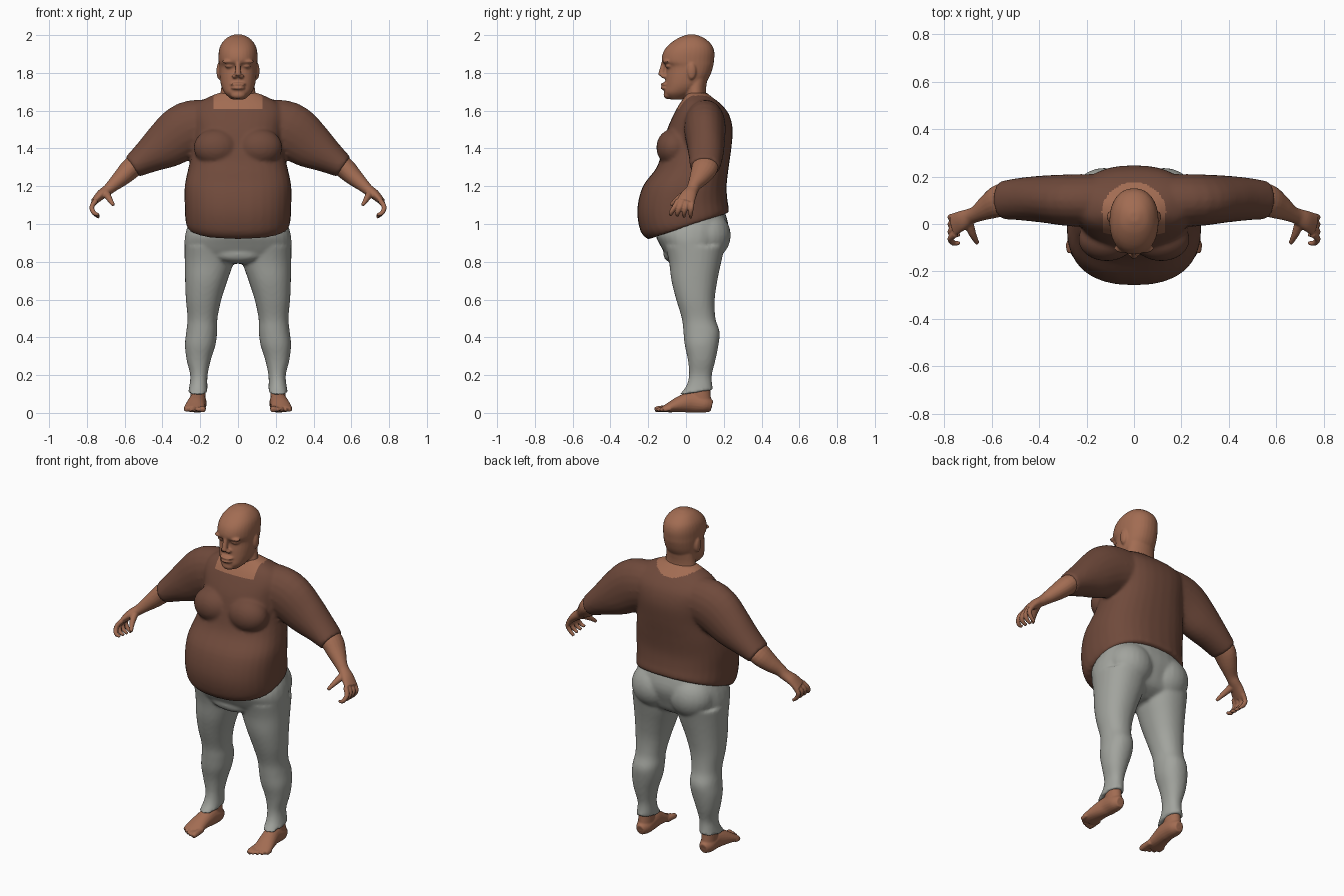
import bpy, bmesh, math
from mathutils import Vector, Matrix

cube = bpy.data.objects.get("Cube")
if cube:
    bpy.data.objects.remove(cube)


def material(name, rgb):
    mat = bpy.data.materials.new(name)
    mat.use_nodes = True
    mat.diffuse_color = (*rgb, 1)
    mat.node_tree.nodes["Principled BSDF"].inputs["Base Color"].default_value = (*rgb, 1)
    return mat


SKIN = material("brown skin", (.36, .15, .085))
SHIRT = material("dark brown shirt", (.16, .068, .044))
TROUSERS = material("grey trousers", (.36, .37, .34))


def refine(rows, steps=4):
    """Catmull-Rom interpolation of a list of number rows."""
    rows = [Vector(r) for r in rows]
    result = []
    for i in range(len(rows) - 1):
        a, b = rows[max(i - 1, 0)], rows[i]
        c, d = rows[i + 1], rows[min(i + 2, len(rows) - 1)]
        for k in range(steps):
            t = k / steps
            result.append(b + (c - a) * t / 2 + (a * 2 - b * 5 + c * 4 - d) * t * t / 2
                          + (b * 3 - a - c * 3 + d) * t ** 3 / 2)
    return result + [rows[-1]]


def bridge(bm, rings):
    loops = [[bm.verts.new(p) for p in ring] for ring in rings]
    n = len(loops[0])
    for low, high in zip(loops, loops[1:]):
        for i in range(n):
            j = (i + 1) % n
            bm.faces.new((low[i], low[j], high[j], high[i]))
    bm.faces.new(loops[0][::-1])
    bm.faces.new(loops[-1])


def unit_ring(power, n=32):
    for i in range(n):
        a = math.tau * i / n
        c, s = math.cos(a), math.sin(a)
        yield (math.copysign(abs(c) ** (2 / power), c),
               math.copysign(abs(s) ** (2 / power), s))


def column(bm, rows, power=2, x=0):
    """Upright loft; rows are height, half width, front, back, tilt, shift in x."""
    rings = []
    for z, w, front, back, tilt, dx in refine([(*r, 0, 0)[:6] if len(r) < 6 else r for r in rows]):
        ring = []
        for c, s in unit_ring(power):
            y = (front + back) / 2 + s * (back - front) / 2
            ring.append((x + dx + c * w, y, z + tilt * y))
        rings.append(ring)
    bridge(bm, rings)


def limb(bm, rows, side=(0, 1, 0)):
    """Tube; rows are x, y, z, radius along side, radius across it."""
    rows = refine(rows)
    points = [Vector(r[:3]) for r in rows]
    rings = []
    for i, row in enumerate(rows):
        t = (points[min(i + 1, len(rows) - 1)] - points[max(i - 1, 0)]).normalized()
        u = Vector(side)
        u = (u - t * u.dot(t)).normalized()
        v = t.cross(u)
        rings.append([points[i] + u * c * row[3] + v * s * row[4] for c, s in unit_ring(2, 20)])
    bridge(bm, rings)


def ball(bm, centre, radii):
    bmesh.ops.create_uvsphere(bm, u_segments=24, v_segments=16, radius=1,
                              matrix=Matrix.Translation(centre) @ Matrix.Diagonal((*radii, 1)))


def pair(bm, centre, radii):
    for s in (1, -1):
        ball(bm, (s * centre[0], *centre[1:]), radii)


def finish(bm, name, mats, voxel, rounds=4, mirror=False):
    """Fuse the overlapping volumes into one smooth skin."""
    if mirror:
        bmesh.ops.scale(bm, vec=(-1, 1, 1), verts=bm.verts)
    bmesh.ops.recalc_face_normals(bm, faces=bm.faces)
    mesh = bpy.data.meshes.new(name)
    bm.to_mesh(mesh)
    bm.free()
    obj = bpy.data.objects.new(name, mesh)
    bpy.context.collection.objects.link(obj)
    for mat in mats:
        mesh.materials.append(mat)
    remesh = obj.modifiers.new("fuse", "REMESH")
    remesh.mode = "VOXEL"
    remesh.voxel_size = voxel
    remesh.use_smooth_shade = True
    soften = obj.modifiers.new("soften", "SMOOTH")
    soften.factor = .5
    soften.iterations = rounds
    bpy.context.view_layer.objects.active = obj
    for m in ("fuse", "soften"):
        bpy.ops.object.modifier_apply(modifier=m)
    return obj


# Shirt: belly, chest, shoulders and sleeves
bm = bmesh.new()
column(bm, [(.985, .268, -.2, .225, .33), (1.02, .278, -.24, .228, .25), (1.1, .282, -.258, .22, .1),
            (1.2, .282, -.228, .215), (1.3, .262, -.155, .226), (1.4, .24, -.125, .24),
            (1.5, .24, -.1, .247), (1.58, .25, -.065, .228), (1.635, .22, -.035, .185),
            (1.67, .16, -.01, .14), (1.695, .1, .005, .11)], 2.4)
pair(bm, (.115, -.065, 1.405), (.12, .092, .1))
arm = [(.12, .1, 1.53, .11, .13), (.26, .1, 1.5, .11, .15), (.38, .105, 1.42, .1, .128),
       (.48, .105, 1.355, .09, .09), (.56, .1, 1.302, .08, .063)]
for s in (1, -1):
    limb(bm, [(s * r[0], *r[1:]) for r in arm])
shirt = finish(bm, "shirt", [SHIRT, SKIN], .01, 6)

# Bare skin inside the neckline
bm = bmesh.new()
bm.from_mesh(shirt.data)
for point, normal in (((.13, 0, 0), (1, 0, 0)), ((-.13, 0, 0), (1, 0, 0)), ((0, 0, 1.608), (0, 0, 1))):
    bmesh.ops.bisect_plane(bm, geom=bm.verts[:] + bm.edges[:] + bm.faces[:],
                           plane_co=point, plane_no=normal)
for f in bm.faces:
    c = f.calc_center_median()
    if c.y < .05:
        bare = abs(c.x) < .13 and c.z > 1.608
    else:
        bare = math.hypot(c.x / .135, (c.y - .05) / .125) < 1 and c.z > 1.55
    f.material_index = int(bare)
    f.smooth = True
bm.to_mesh(shirt.data)
bm.free()

# Trousers: pelvis, seat and legs
bm = bmesh.new()
column(bm, [(1.02, .25, -.12, .2, .3), (.96, .275, -.16, .225, .1), (.89, .283, -.138, .2),
            (.83, .26, -.1, .17), (.79, .15, -.05, .1)], 2.3)
pair(bm, (.125, .115, .94), (.135, .122, .13))
ball(bm, (0, -.07, .84), (.13, .05, .045))
leg = [(.88, .137, -.11, .205, 0, .147), (.8, .13, -.09, .187, 0, .152), (.7, .112, -.077, .166, 0, .168),
       (.6, .094, -.052, .152, 0, .182), (.5, .079, -.022, .156, 0, .188), (.43, .082, -.014, .178, 0, .192),
       (.36, .081, -.007, .172, 0, .2), (.28, .064, .01, .156, 0, .208), (.2, .046, .016, .137, 0, .207),
       (.14, .048, 0, .14, 0, .21), (.1, .052, -.035, .145, .15, .213)]
for s in (1, -1):
    column(bm, [(*r[:5], s * r[5]) for r in leg], 2.2)
finish(bm, "trousers", [TROUSERS], .01)

# Head with neck, brow, nose, lips and ears
bm = bmesh.new()
column(bm, [(1.57, .12, -.02, .15), (1.63, .105, -.015, .122), (1.7, .092, -.005, .105), (1.8, .08, 0, .12)])
column(bm, [(1.66, .035, -.085, -.02), (1.69, .068, -.115, .04), (1.73, .088, -.112, .09),
            (1.78, .097, -.108, .125), (1.832, .1, -.105, .143), (1.862, .103, -.128, .148),
            (1.91, .102, -.12, .15), (1.95, .09, -.09, .135), (1.985, .06, -.04, .095),
            (2.003, .02, .01, .05)], 2.2)
limb(bm, [(0, -.115, 1.86, .013, .013), (0, -.124, 1.82, .014, .016), (0, -.132, 1.785, .018, .017)], (1, 0, 0))
pair(bm, (.017, -.116, 1.782), (.015, .018, .012))
pair(bm, (.045, -.09, 1.836), (.024, .021, .011))
pair(bm, (.045, -.104, 1.86), (.04, .018, .011))
ball(bm, (0, -.11, 1.74), (.042, .024, .009))
ball(bm, (0, -.11, 1.72), (.038, .026, .01))
ball(bm, (0, -.095, 1.683), (.04, .024, .022))
pair(bm, (.1, .03, 1.81), (.014, .024, .045))
finish(bm, "head", [SKIN], .006, 3)

for label, flip in (("left", False), ("right", True)):
    # Forearm, palm, fingers and thumb
    bm = bmesh.new()
    limb(bm, [(.5, .105, 1.34, .06, .05), (.56, .1, 1.3, .07, .056), (.61, .075, 1.252, .056, .048),
              (.66, .045, 1.207, .036, .035), (.69, .032, 1.18, .034, .029), (.725, .015, 1.155, .042, .026),
              (.762, -.003, 1.118, .048, .018)])
    for i in range(4):
        y, tip = .033 - .025 * i, .025 - .035 * i
        limb(bm, [(.752, y, 1.125, .014, .014), (.774, (y + tip) / 2, 1.09, .013, .013),
                  (.762, tip, 1.058, .012, .012), (.735, tip, 1.034 + .005 * i, .008, .008)])
    limb(bm, [(.7, .01, 1.165, .022, .022), (.682, -.04, 1.135, .016, .016), (.66, -.082, 1.1, .009, .009)],
         (1, 0, 0))
    finish(bm, label + "_forearm_and_hand", [SKIN], .005, 2, flip)

    # Ankle, foot and toes
    bm = bmesh.new()
    column(bm, [(.2, .035, .03, .125), (.1, .04, .02, .13), (.03, .04, .03, .138)], 2, .212)
    limb(bm, [(.212, .137, .036, .025, .03), (.212, .1, .045, .044, .045), (.213, .03, .056, .046, .055),
              (.222, -.03, .046, .05, .044), (.23, -.09, .028, .055, .026), (.23, -.12, .02, .052, .016)],
         (1, 0, 0))
    for i in range(5):
        r = .012 if i else .017
        x, tip = .187 + .022 * i, -.165 + .003 * i * i
        limb(bm, [(x, -.08, .024, r, r), (x, tip + .02, .02, r, r), (x, tip, .014, r * .7, r * .7)], (1, 0, 0))
    finish(bm, label + "_foot", [SKIN], .005, 2, flip)
